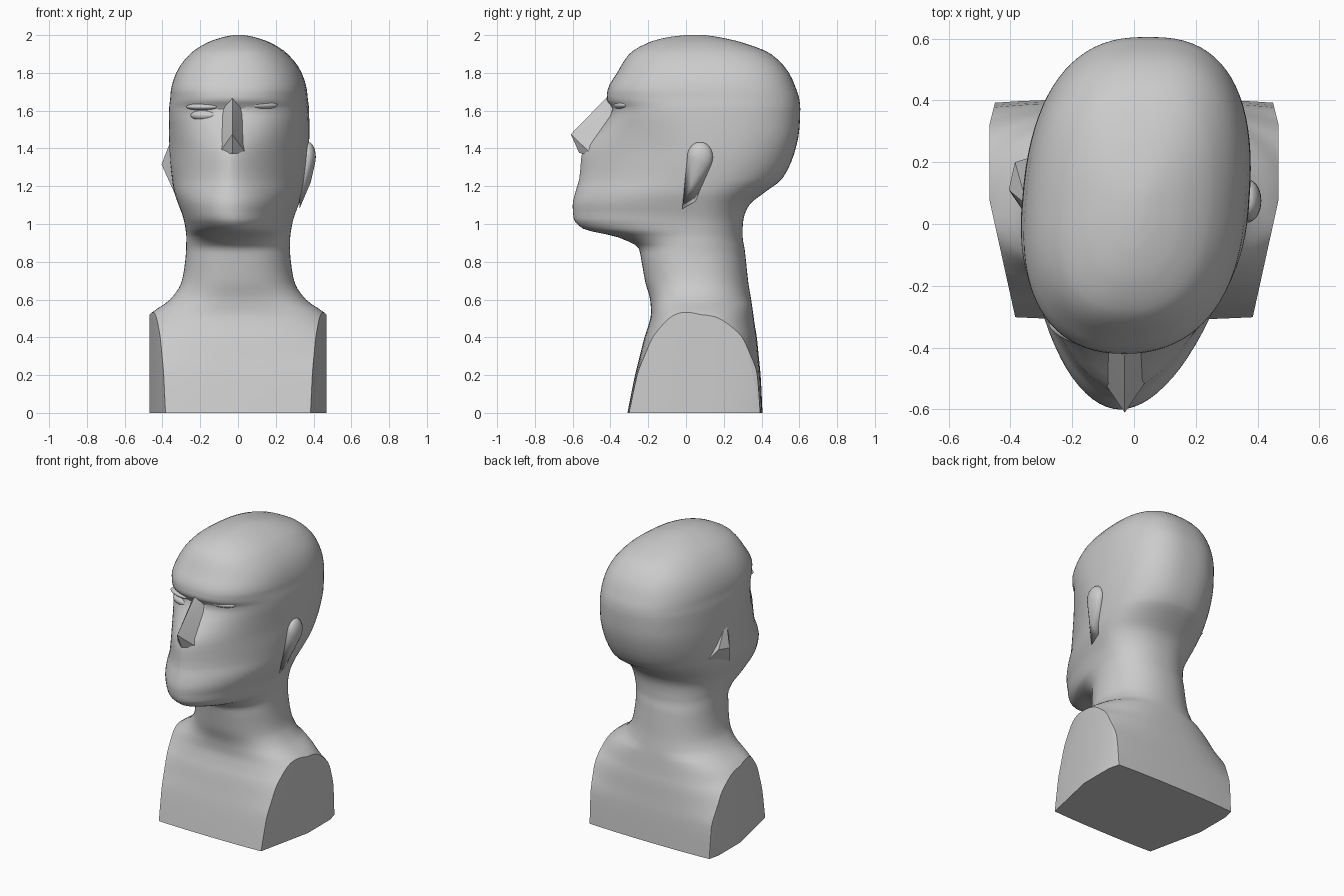
import bpy, bmesh, math
from mathutils import Matrix, Vector

if "Cube" in bpy.data.objects:
    bpy.data.objects.remove(bpy.data.objects["Cube"])

grey = bpy.data.materials.new("plaster_grey")
grey.diffuse_color = (0.6, 0.6, 0.6, 1)
grey.use_nodes = True
grey.node_tree.nodes["Principled BSDF"].inputs["Base Color"].default_value = grey.diffuse_color

YM = 0.05   # depth of the widest line of each cross-section
SEG = 80


def finish(bm, name, angle=50):
    bmesh.ops.recalc_face_normals(bm, faces=bm.faces[:])
    mesh = bpy.data.meshes.new(name)
    bm.to_mesh(mesh)
    bm.free()
    ob = bpy.data.objects.new(name, mesh)
    bpy.context.collection.objects.link(ob)
    mesh.materials.append(grey)
    bpy.ops.object.select_all(action='DESELECT')
    ob.select_set(True)
    bpy.context.view_layer.objects.active = ob
    bpy.ops.object.shade_smooth_by_angle(angle=math.radians(angle))
    return ob


def spow(v, e):
    return math.copysign(abs(v) ** e, v)


def turn(y, z):
    # the head looks slightly to one side
    return 0.075 * y * min(1, max(0, (z - 0.85) / 0.2))


# Cross-sections: height, front y, back y, half width, roundness
sections = [
    (0.00, -0.31, 0.405, 1.20, 2.5),
    (0.20, -0.27, 0.395, 1.05, 2.5),
    (0.30, -0.245, 0.385, 0.77, 2.5),
    (0.40, -0.22, 0.375, 0.62, 2.5),
    (0.46, -0.20, 0.365, 0.53, 2.5),
    (0.53, -0.185, 0.355, 0.458, 2.4),
    (0.60, -0.19, 0.345, 0.36, 2.3),
    (0.69, -0.215, 0.33, 0.30, 2.2),
    (0.80, -0.235, 0.318, 0.28, 2.2),
    (0.87, -0.25, 0.31, 0.275, 2.1),
    (0.93, -0.36, 0.30, 0.275, 1.9),
    (0.975, -0.545, 0.30, 0.28, 1.8),
    (1.03, -0.595, 0.305, 0.29, 1.9),
    (1.10, -0.60, 0.335, 0.315, 1.9),
    (1.17, -0.585, 0.42, 0.34, 1.8),
    (1.24, -0.565, 0.51, 0.352, 1.65),
    (1.38, -0.55, 0.575, 0.366, 1.55),
    (1.50, -0.46, 0.60, 0.368, 1.85),
    (1.61, -0.39, 0.605, 0.366, 2.3),
    (1.66, -0.42, 0.60, 0.36, 2.3),
    (1.71, -0.415, 0.585, 0.355, 2.4),
    (1.80, -0.365, 0.545, 0.328, 2.4),
    (1.90, -0.30, 0.45, 0.255, 2.4),
    (1.96, -0.20, 0.30, 0.165, 2.2),
    (1.99, -0.09, 0.17, 0.08, 2.0),
    (2.00, 0.0, 0.10, 0.03, 2.0),
]


def smooth_rows(rows, steps=3):
    # Catmull-Rom through the rows, with height kept linear
    out = []
    for k in range(len(rows) - 1):
        p0, p1, p2 = rows[max(k - 1, 0)], rows[k], rows[k + 1]
        p3 = rows[min(k + 2, len(rows) - 1)]
        h = p2[0] - p1[0]
        for s in range(steps):
            t = s / steps
            row = [p1[0] + t * h]
            for c in range(1, 5):
                d = (p2[c] - p1[c]) / h
                da = (p1[c] - p0[c]) / (p1[0] - p0[0]) if k else d
                db = (p3[c] - p2[c]) / (p3[0] - p2[0]) if p3 is not p2 else d
                # limited slopes avoid overshoot
                m1 = 2 * da * d / (da + d) if da * d > 0 else 0
                m2 = 2 * db * d / (db + d) if db * d > 0 else 0
                row.append((2*t**3 - 3*t*t + 1) * p1[c] + (t**3 - 2*t*t + t) * h * m1
                           + (3*t*t - 2*t**3) * p2[c] + (t**3 - t*t) * h * m2)
            out.append(row)
    return out + [rows[-1]]


# Bust: shoulders, neck and head in one loft
bm = bmesh.new()
rings = []
for z, f, b, w, n in smooth_rows(sections):
    k = min(1, max(0, (z - 1.15) / 0.3))
    back_n = 2.5 if z < 0.6 else 2.2 + 0.35 * k
    ring = []
    for i in range(SEG):
        a = 2 * math.pi * i / SEG
        c, s = math.cos(a), math.sin(a)
        e = 2 / (n if s < 0 else back_n)
        y = YM + spow(s, e) * ((b - YM) if s > 0 else (YM - f))
        ring.append(bm.verts.new((w * spow(c, e) + turn(y, z), y, z)))
    rings.append(ring)
for lo, hi in zip(rings, rings[1:]):
    for i in range(SEG):
        j = (i + 1) % SEG
        bm.faces.new((lo[i], lo[j], hi[j], hi[i]))
bm.faces.new(rings[0][::-1])
bm.faces.new(rings[-1])

# Flat shoulder cuts, angled inward at the chest and slightly at the back
for side in (-1, 1):
    for slope, y0 in ((0, 0.1), (-0.22, 0.08), (0.25, 0.32)):
        cut = bmesh.ops.bisect_plane(
            bm, geom=bm.verts[:] + bm.edges[:] + bm.faces[:], dist=1e-5,
            plane_co=(side * 0.468, y0, 0),
            plane_no=Vector((side, slope, 0)).normalized(), clear_outer=True)
        edges = [g for g in cut['geom_cut']
                 if isinstance(g, bmesh.types.BMEdge) and g.is_boundary]
        bmesh.ops.holes_fill(bm, edges=edges, sides=0)
finish(bm, "bust", 40)


def hull(name, points, angle=35):
    bm = bmesh.new()
    for p in points:
        bm.verts.new(p)
    res = bmesh.ops.convex_hull(bm, input=bm.verts[:])
    loose = [v for v in bm.verts if not v.link_faces]
    bmesh.ops.delete(bm, geom=loose, context='VERTS')
    return finish(bm, name, angle)


# Nose: faceted wedge
nose = [(0, -0.425, 1.665), (0, -0.61, 1.475), (0, -0.565, 1.375), (0, -0.40, 1.40)]
for s in (-1, 1):
    nose += [(s * 0.045, -0.365, 1.64), (s * 0.075, -0.50, 1.37)]
hull("nose", [(x - 0.03, y, z) for x, y, z in nose], 25)


def ellipsoid(loc, size, nu=20, nv=12):
    return [(loc[0] + size[0] * math.sin(math.pi * j / nv) * math.cos(2 * math.pi * i / nu),
             loc[1] + size[1] * math.sin(math.pi * j / nv) * math.sin(2 * math.pi * i / nu),
             loc[2] + size[2] * math.cos(math.pi * j / nv))
            for j in range(1, nv) for i in range(nu)]


# Right ear: rounded shell tapering down to the jaw; left ear: rough pointed wedge
hull("right_ear", ellipsoid((0.37, 0.075, 1.355), (0.042, 0.068, 0.08))
     + [(0.385, 0.03, 1.22), (0.325, -0.02, 1.08), (0.33, 0.05, 1.12)], 60)
hull("left_ear", [(-0.405, 0.11, 1.315), (-0.385, 0.2, 1.33), (-0.345, 0.06, 1.47),
                  (-0.33, 0.0, 1.15), (-0.32, 0.22, 1.25), (-0.32, 0.0, 1.4)], 25)


def blob(name, loc, size, yaw):
    bm = bmesh.new()
    m = (Matrix.Translation(loc) @ Matrix.Rotation(yaw, 4, 'Z')
         @ Matrix.Diagonal((*size, 1)))
    bmesh.ops.create_uvsphere(bm, u_segments=24, v_segments=14, radius=1, matrix=m)
    return finish(bm, name, 60)


# Eyes: one open under its lid, one nearly closed
blob("left_eye", (-0.18, -0.35, 1.575), (0.075, 0.035, 0.028), -0.35)
blob("left_eyelid", (-0.19, -0.35, 1.62), (0.09, 0.035, 0.018), -0.35)
blob("right_eyelid", (0.13, -0.345, 1.63), (0.085, 0.03, 0.022), 0.35)
